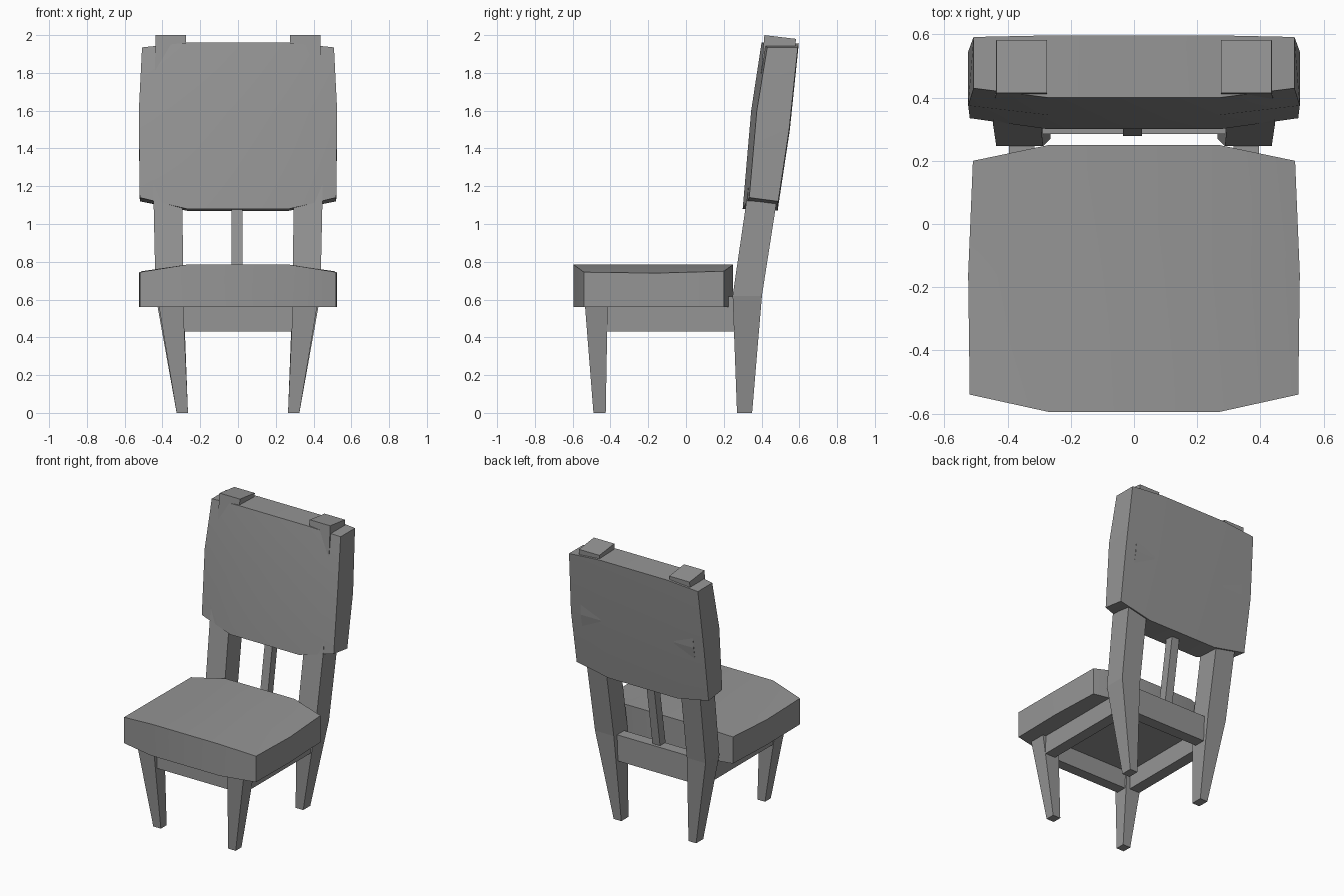
import bpy, bmesh, math
from mathutils import Vector

cube = bpy.data.objects.get("Cube")
if cube:
    bpy.data.objects.remove(cube, do_unlink=True)

grey = bpy.data.materials.new("mid grey")
grey.use_nodes = True
colour = (0.3, 0.3, 0.3, 1)
grey.diffuse_color = colour
grey.node_tree.nodes["Principled BSDF"].inputs["Base Color"].default_value = colour


def loft(name, rings, smooth=False):
    """Skin matching rings of an even number of points, capped with quads."""
    bm = bmesh.new()
    loops = [[bm.verts.new(p) for p in ring] for ring in rings]
    n = len(loops[0])
    for a, b in zip(loops, loops[1:]):
        for i in range(n):
            j = (i + 1) % n
            bm.faces.new((a[i], a[j], b[j], b[i]))
    for cap in (loops[0], loops[-1]):
        for i in range(n // 2 - 1):
            bm.faces.new((cap[i], cap[i + 1], cap[n - 2 - i], cap[n - 1 - i]))
    bmesh.ops.recalc_face_normals(bm, faces=bm.faces)
    mesh = bpy.data.meshes.new(name)
    bm.to_mesh(mesh)
    bm.free()
    mesh.materials.append(grey)
    ob = bpy.data.objects.new(name, mesh)
    bpy.context.collection.objects.link(ob)
    if smooth:
        bpy.ops.object.select_all(action="DESELECT")
        ob.select_set(True)
        bpy.context.view_layer.objects.active = ob
        bpy.ops.object.shade_smooth_by_angle(angle=math.radians(25))
    return ob


def mirror(ring):
    return [(-x, y, z) for x, y, z in ring]


def panel(name, inner, outer):
    """Symmetric cushion: flat middle, falling away toward both sides."""
    loft(name, [mirror(outer), mirror(inner), inner, outer], True)


def post(x0, x1, y0, y1, z, drop=0):
    """Rectangular leg section, its back edge lowered by drop."""
    return [(x0, y0, z), (x1, y0, z), (x1, y1, z - drop), (x0, y1, z - drop)]


def box(name, x0, x1, y0, y1, z0, z1):
    loft(name, [post(x0, x1, y0, y1, z0), post(x0, x1, y0, y1, z1)])


# Seat cushion
low, crown, edge = 0.56, 0.785, 0.745
panel("seat",
      [(0.27, -0.595, low), (0.27, -0.16, low), (0.27, 0.25, low),
       (0.27, 0.25, crown), (0.27, -0.16, crown), (0.27, -0.595, crown)],
      [(0.52, -0.54, low), (0.525, -0.16, low), (0.51, 0.2, low),
       (0.51, 0.2, 0.75), (0.525, -0.16, 0.74), (0.52, -0.54, edge)])

# Back cushion, leaning and bent at mid height
panel("backrest",
      [(0.27, 0.3, 1.08), (0.27, 0.345, 1.6), (0.27, 0.4, 1.96),
       (0.27, 0.597, 1.955), (0.27, 0.55, 1.5), (0.27, 0.485, 1.07)],
      [(0.52, 0.335, 1.14), (0.525, 0.375, 1.6), (0.508, 0.43, 1.935),
       (0.508, 0.592, 1.935), (0.525, 0.546, 1.5), (0.52, 0.488, 1.12)])

# Legs and side rails
front = [post(0.265, 0.325, -0.49, -0.425, 0),
         post(0.29, 0.42, -0.535, -0.415, 0.57)]
back = [post(0.265, 0.325, 0.27, 0.35, 0),
        post(0.288, 0.436, 0.247, 0.402, 0.62),
        post(0.295, 0.447, 0.32, 0.48, 1.12),
        post(0.29, 0.445, 0.372, 0.55, 1.5),
        post(0.275, 0.436, 0.415, 0.582, 2.0, 0.02)]
for side in ("left", "right"):
    flip = mirror if side == "right" else list
    loft(side + "_front_leg", [flip(r) for r in front])
    loft(side + "_back_leg", [flip(r) for r in back])
    rail = [post(0.315, 0.395, -0.45, 0.29, z) for z in (0.43, 0.615)]
    loft(side + "_side_rail", [flip(r) for r in rail])

# Cross rails under the seat
box("front_rail", -0.32, 0.32, -0.505, -0.43, 0.43, 0.615)
box("back_rail", -0.33, 0.33, 0.285, 0.365, 0.43, 0.615)

# Central upright between back rail and backrest
loft("back_spindle", [post(-0.035, 0.025, 0.278, 0.34, 0.6),
                      post(-0.035, 0.025, 0.365, 0.425, 1.15)])
